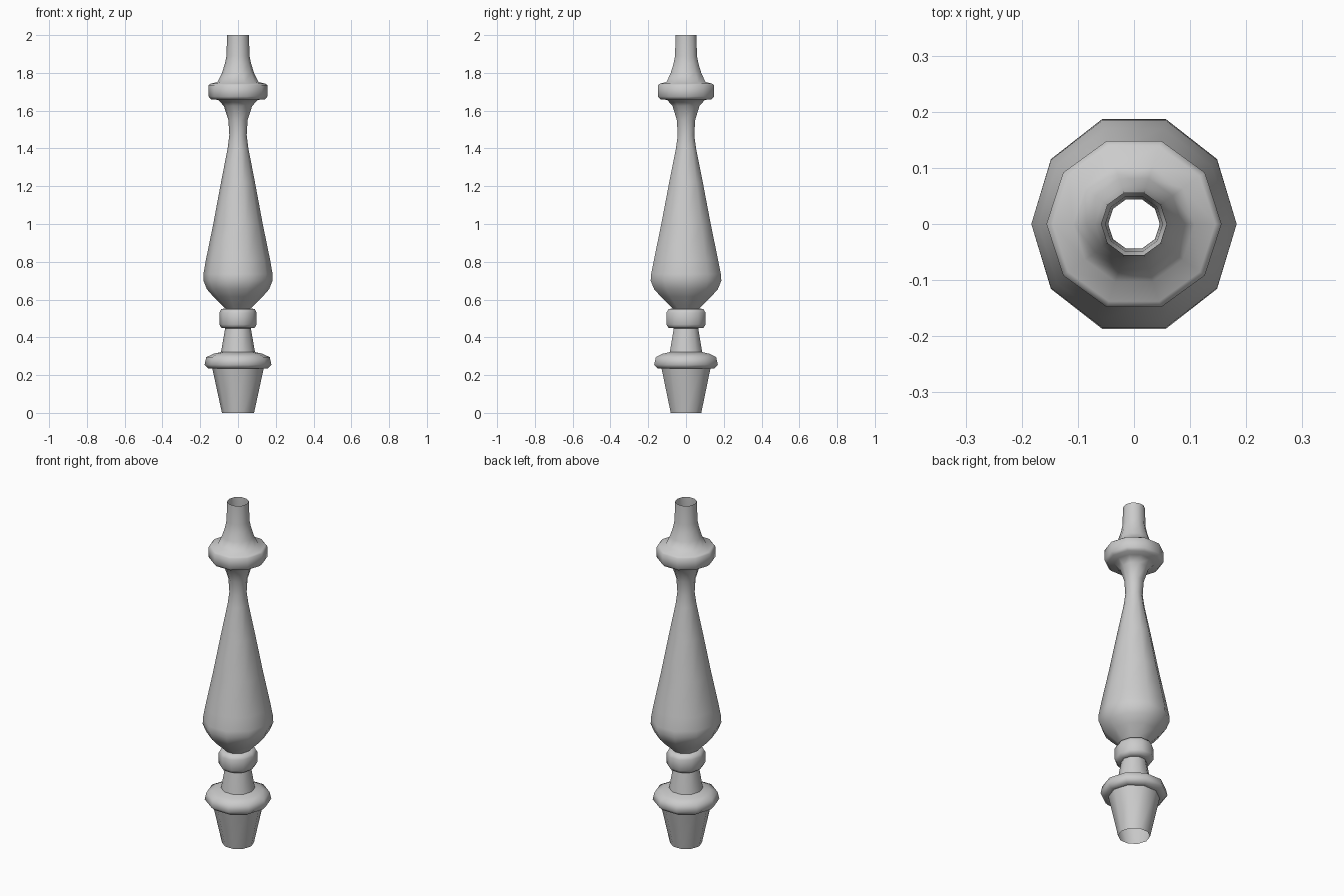
import bpy, bmesh, math

SIDES = 10

# Profile sections, bottom to top: (radius, height, depth stretch)
profile = [
    # tapered foot
    (.085, 0, 1), (.136, .235, 1),
    # lower collar
    (.158, .235, 1), (.177, .255, 1), (.168, .295, 1), (.13, .313, 1), (.09, .322, 1),
    # short neck
    (.068, .448, 1.0),
    # bead
    (.088, .45, 1.1), (.099, .468, 1.1), (.099, .53, 1.1), (.088, .55, 1.1), (.068, .553, 1.08),
    # long vase body
    (.085, .57, 1.075), (.13, .615, 1.075), (.165, .655, 1.075), (.183, .70, 1.075),
    (.183, .735, 1.06), (.17, .81, 1.05), (.131, 1.0, 1.05), (.09, 1.22, 1.04),
    (.055, 1.40, 1.02), (.046, 1.47, 1), (.051, 1.55, 1), (.075, 1.625, 1), (.105, 1.657, 1),
    # upper collar
    (.142, 1.66, 1), (.156, 1.675, 1), (.156, 1.735, 1), (.145, 1.743, 1), (.108, 1.752, 1),
    # flared tip, left open
    (.085, 1.80, 1), (.069, 1.85, 1), (.061, 1.89, 1), (.058, 2.0, 1),
]


def lathe(name, sections):
    bm = bmesh.new()
    rings = []
    for r, z, stretch in sections:
        rings.append([bm.verts.new((r * math.cos(2 * math.pi * i / SIDES),
                                    r * stretch * math.sin(2 * math.pi * i / SIDES), z))
                      for i in range(SIDES)])
    for low, high in zip(rings, rings[1:]):
        for i in range(SIDES):
            j = (i + 1) % SIDES
            bm.faces.new((low[i], low[j], high[j], high[i]))
    mesh = bpy.data.meshes.new(name)
    bm.to_mesh(mesh)
    bm.free()
    obj = bpy.data.objects.new(name, mesh)
    bpy.context.collection.objects.link(obj)
    return obj


spindle = lathe("turned_spindle", profile)
bpy.context.view_layer.objects.active = spindle
spindle.select_set(True)
bpy.ops.object.shade_smooth_by_angle(angle=math.radians(55))
